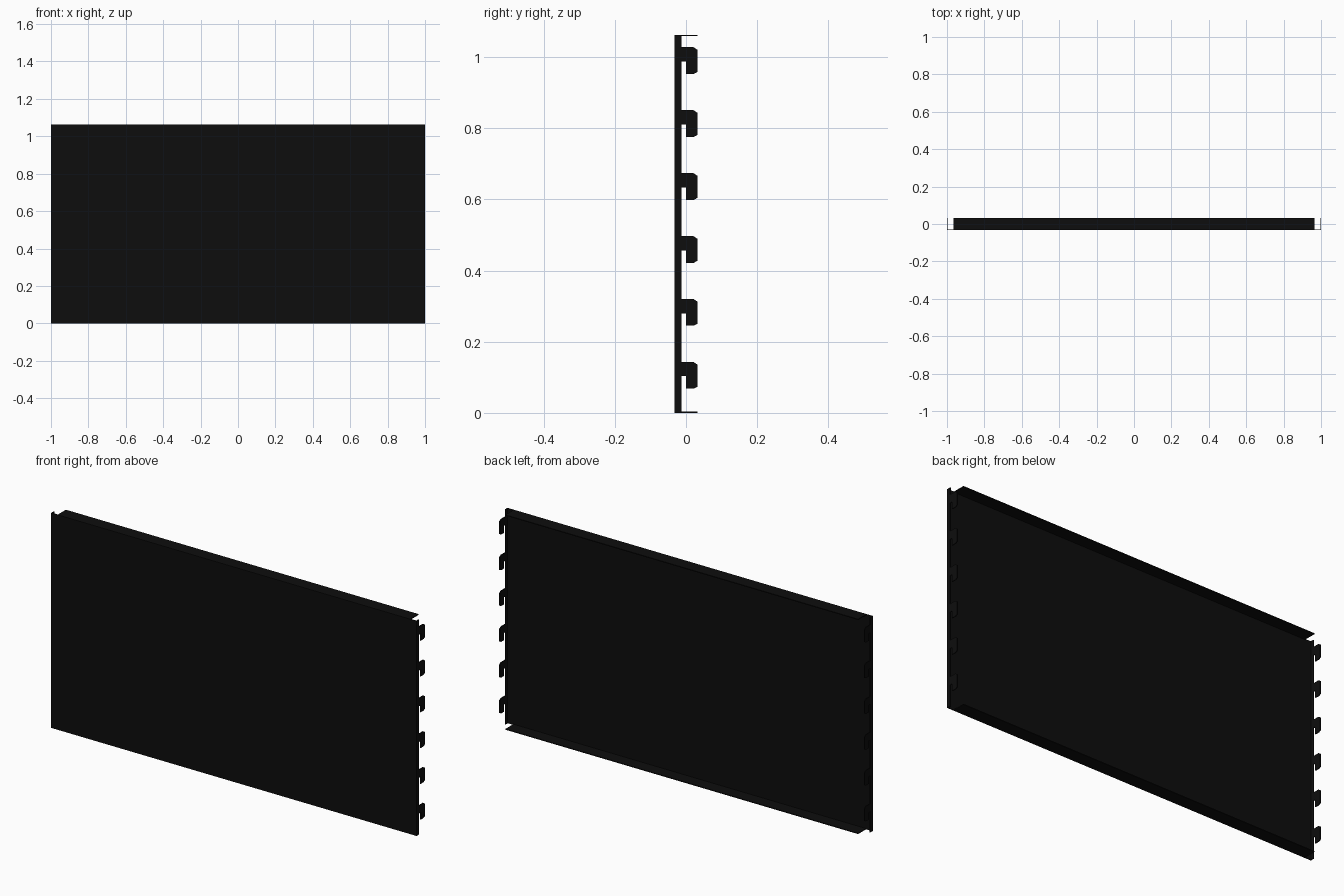
import bpy, bmesh

if "Cube" in bpy.data.objects:
    bpy.data.objects.remove(bpy.data.objects["Cube"])

W, H, D, T = 1.0, 1.063, 0.033, 0.004   # half width, height, half depth, sheet thickness
PITCH, HOOKS = 0.177, 6

black = bpy.data.materials.new("black_steel")
black.diffuse_color = (0.004, 0.004, 0.004, 1)
black.use_nodes = True
black.node_tree.nodes["Principled BSDF"].inputs["Base Color"].default_value = black.diffuse_color


def finish(name, bm):
    bmesh.ops.recalc_face_normals(bm, faces=bm.faces)
    me = bpy.data.meshes.new(name)
    bm.to_mesh(me)
    bm.free()
    me.materials.append(black)
    ob = bpy.data.objects.new(name, me)
    bpy.context.collection.objects.link(ob)
    return ob


def box(name, x0, x1, y0, y1, z0, z1):
    bm = bmesh.new()
    bmesh.ops.create_cube(bm, size=1)
    for v in bm.verts:
        v.co.x = x0 if v.co.x < 0 else x1
        v.co.y = y0 if v.co.y < 0 else y1
        v.co.z = z0 if v.co.z < 0 else z1
    return finish(name, bm)


# Front sheet and the bent top and bottom flanges
box("front_sheet", -W, W, -D, -D + T, 0, H)
box("top_flange", -0.965, 0.965, -D + T, D, H - T, H)
box("bottom_flange", -0.965, 0.965, -D + T, D, 0, T)

# Side flange: one flat profile with a row of downward hooks, mirrored
edge = -0.012
profile = [(-D + T, H), (-D + T, 0), (edge, 0)]
for i in range(HOOKS):
    top = 0.143 + i * PITCH
    profile += [(edge, top - 0.040), (0.0, top - 0.040), (0.0, top - 0.075),
                (0.022, top - 0.075), (D, top - 0.069), (D, top - 0.008),
                (0.021, top), (edge, top)]
profile.append((edge, H))

bm = bmesh.new()
face = bm.faces.new([bm.verts.new((W, y, z)) for y, z in profile])
ext = bmesh.ops.extrude_face_region(bm, geom=[face], use_keep_orig=True)
for v in ext["geom"]:
    if isinstance(v, bmesh.types.BMVert):
        v.co.x -= T
side = finish("hooked_side_flange", bm)
side.modifiers.new("mirror", 'MIRROR').use_axis[0] = True
